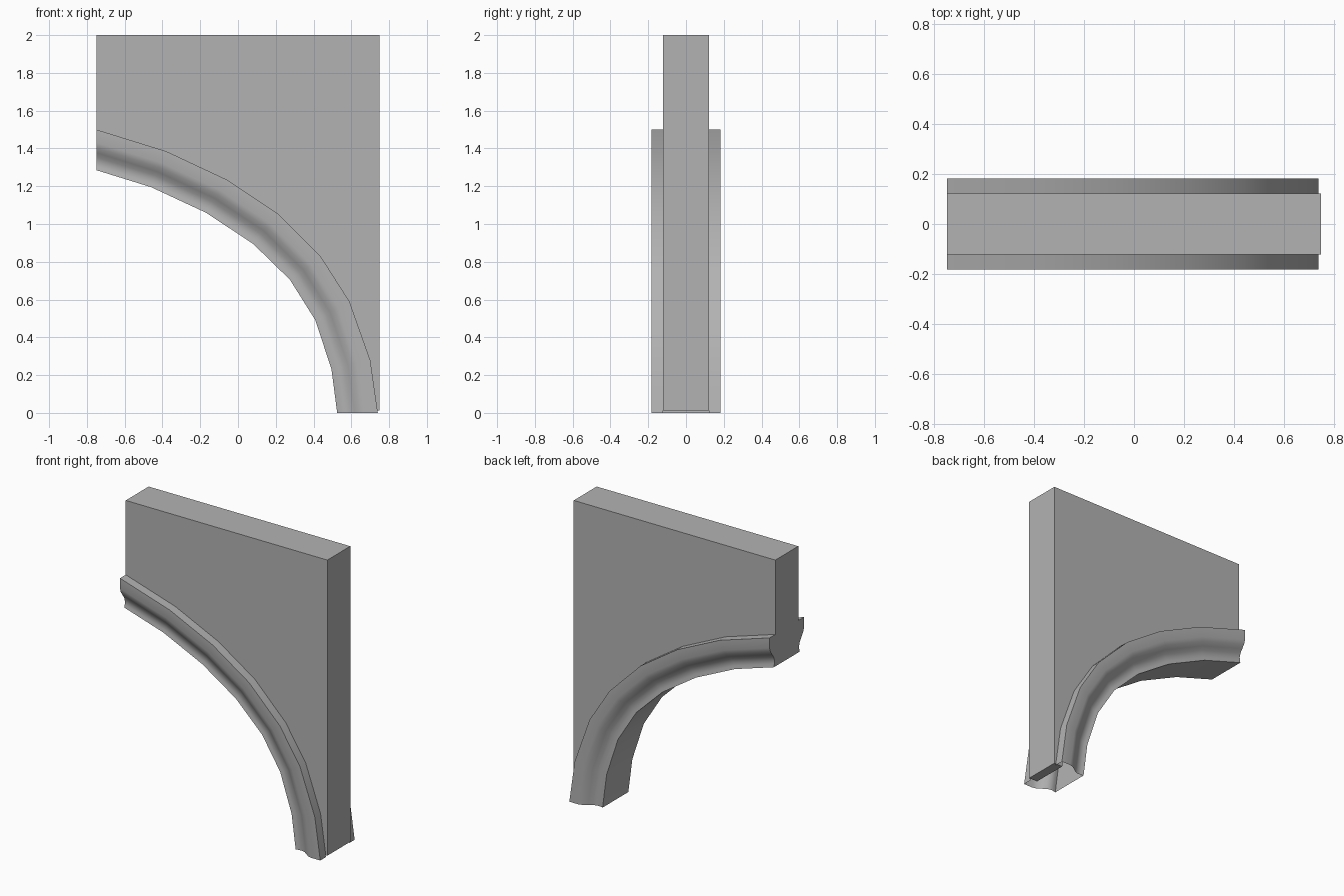
import bpy, bmesh
from mathutils import Vector

cube = bpy.data.objects.get("Cube")
if cube:
    bpy.data.objects.remove(cube, do_unlink=True)

stone = bpy.data.materials.new("grey stone")
stone.use_nodes = True
GREY = (0.45, 0.45, 0.45, 1)
stone.diffuse_color = GREY
stone.node_tree.nodes["Principled BSDF"].inputs["Base Color"].default_value = GREY

HALF = 0.122   # half thickness of the panel

# Arch edges in x, z, from the high end to the foot
OUTER = [Vector(p) for p in ((-.75, 1.5), (-.38, 1.385), (-.06, 1.235), (.21, 1.055),
                             (.44, .825), (.59, .59), (.70, .28), (.74, 0))]
INNER = [Vector(p) for p in ((-.75, 1.285), (-.46, 1.195), (-.17, 1.06), (.08, .895),
                             (.275, .705), (.41, .49), (.495, .23), (.525, 0))]

# Half moulding section: fraction from outer to inner edge, half width
OGEE = [(0, HALF), (0, .183), (.32, .183), (.45, .174), (.57, .156),
        (.68, .139), (.8, .131), (.9, .132), (1, .137)]


def finish(name, bm):
    mesh = bpy.data.meshes.new(name)
    bm.to_mesh(mesh)
    bm.free()
    mesh.materials.append(stone)
    obj = bpy.data.objects.new(name, mesh)
    bpy.context.collection.objects.link(obj)
    return obj


# Flat panel whose lower edge runs inside the moulding
bm = bmesh.new()
edge = [o.lerp(i, .25) for o, i in zip(OUTER, INNER)]
edge[-1].y = .012
outline = edge + [Vector((.75, .012)), Vector((.75, 2)), Vector((-.75, 2))]
face = bm.faces.new([bm.verts.new((p.x, -HALF, p.y)) for p in outline])
side = bmesh.ops.extrude_face_region(bm, geom=[face])
bmesh.ops.translate(bm, vec=(0, 2 * HALF, 0),
                    verts=[v for v in side["geom"] if isinstance(v, bmesh.types.BMVert)])
bmesh.ops.recalc_face_normals(bm, faces=bm.faces)
finish("wall_panel", bm)

# Moulding swept along the arch, closed at the high end and open at the foot
bm = bmesh.new()
section = [(t, -y) for t, y in OGEE] + [(t, y) for t, y in reversed(OGEE)]
rings = []
for o, i in zip(OUTER, INNER):
    points = [(o.lerp(i, t), y) for t, y in section]
    rings.append([bm.verts.new((p.x, y, p.y)) for p, y in points])
for a, b in zip(rings, rings[1:]):
    for k in range(len(section) - 1):
        bm.faces.new((a[k], a[k + 1], b[k + 1], b[k]))
bm.faces.new(list(reversed(rings[0])))
moulding = finish("arch_moulding", bm)

bpy.ops.object.select_all(action='DESELECT')
moulding.select_set(True)
bpy.context.view_layer.objects.active = moulding
bpy.ops.object.shade_smooth_by_angle()
